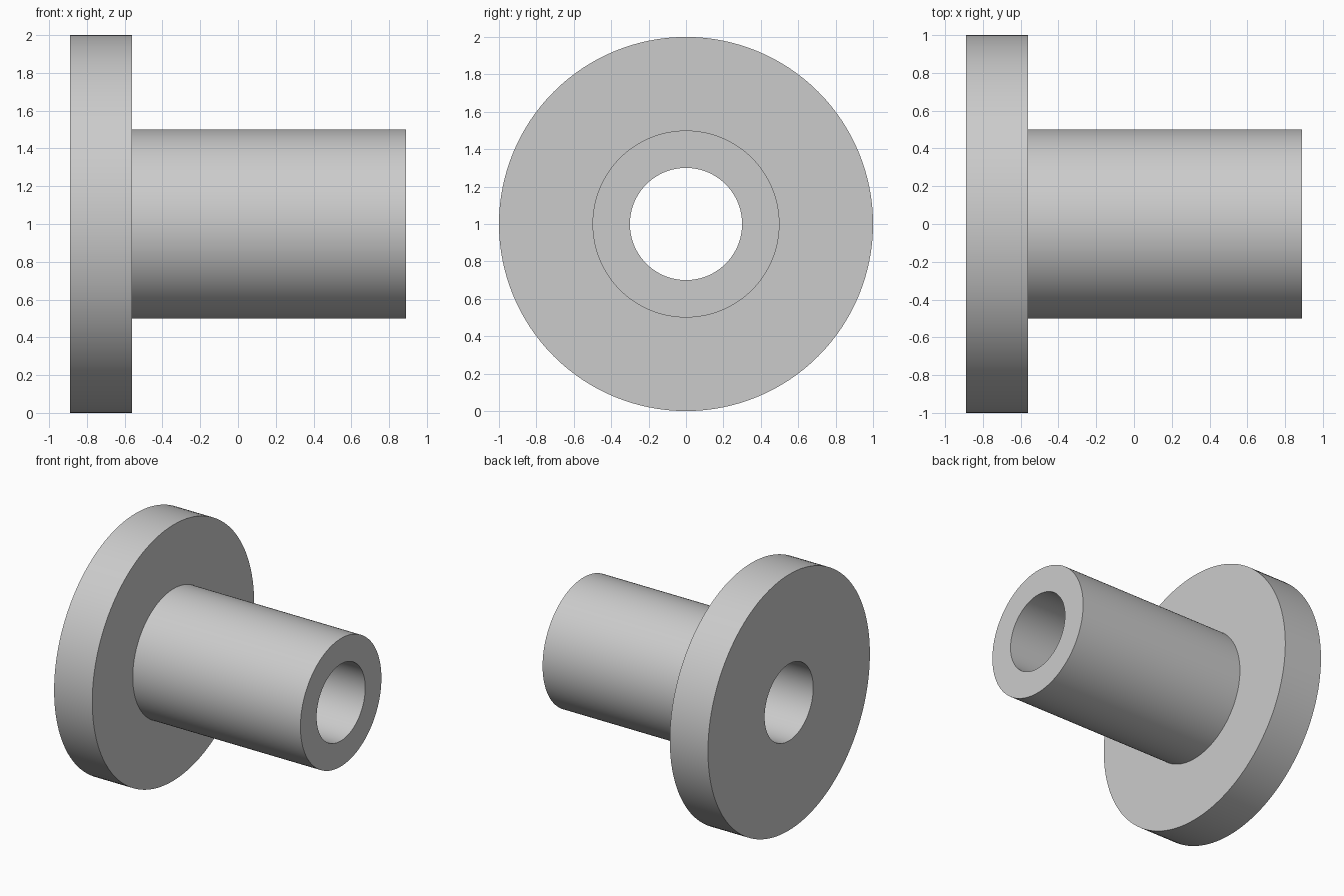
import bpy, bmesh
from math import cos, sin, tau, radians

cube = bpy.data.objects.get("Cube")
if cube:
    bpy.data.objects.remove(cube, do_unlink=True)

SEGMENTS = 128
AXIS_Z = 1.0

# Plain grey material
grey = bpy.data.materials.new("plain_grey")
grey.use_nodes = True
colour = (0.6, 0.6, 0.6, 1.0)
grey.diffuse_color = colour
grey.node_tree.nodes["Principled BSDF"].inputs["Base Color"].default_value = colour


def lathe_x(name, profile, material):
    """Revolve a closed (x, radius) profile about the horizontal x axis."""
    bm = bmesh.new()
    rings = []
    for x, r in profile:
        rings.append([bm.verts.new((x, r * cos(tau * i / SEGMENTS),
                                    AXIS_Z + r * sin(tau * i / SEGMENTS)))
                      for i in range(SEGMENTS)])
    for a, b in zip(rings, rings[1:] + rings[:1]):
        for i in range(SEGMENTS):
            j = (i + 1) % SEGMENTS
            bm.faces.new((a[i], a[j], b[j], b[i]))
    bmesh.ops.recalc_face_normals(bm, faces=bm.faces)
    mesh = bpy.data.meshes.new(name)
    bm.to_mesh(mesh)
    bm.free()
    mesh.materials.append(material)
    obj = bpy.data.objects.new(name, mesh)
    bpy.context.collection.objects.link(obj)
    bpy.ops.object.select_all(action='DESELECT')
    obj.select_set(True)
    bpy.context.view_layer.objects.active = obj
    bpy.ops.object.shade_smooth_by_angle(angle=radians(30))
    return obj


# Flanged sleeve: wide disc, narrower barrel and a bore right through
left_end, flange_face, right_end = -0.89, -0.56, 0.89
bore, barrel, flange = 0.30, 0.50, 1.0
lathe_x("flanged_bushing", [
    (left_end, bore), (left_end, flange),
    (flange_face, flange), (flange_face, barrel),
    (right_end, barrel), (right_end, bore),
], grey)
